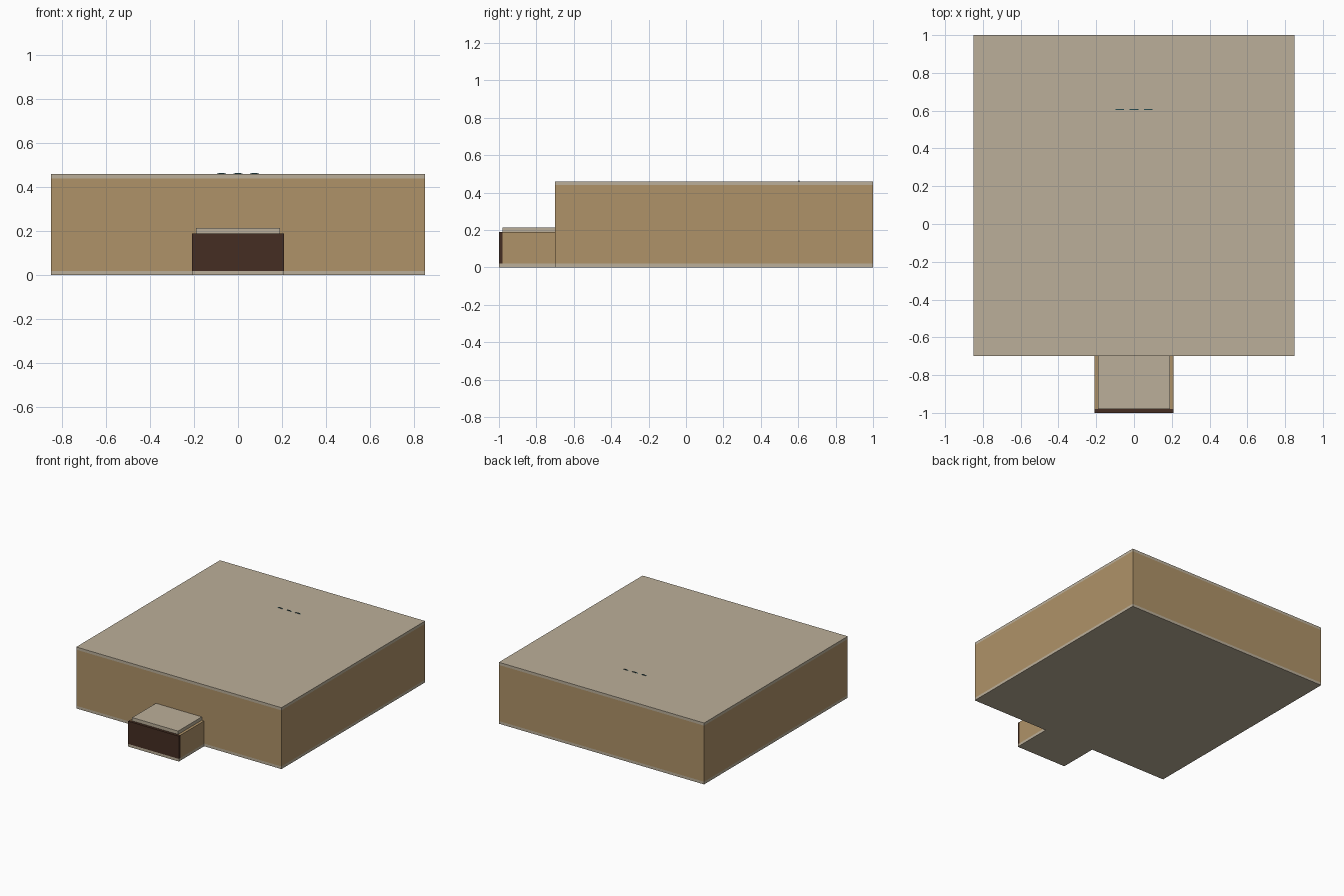
import bpy, math

if "Cube" in bpy.data.objects:
    bpy.data.objects.remove(bpy.data.objects["Cube"])


def material(name, rgb):
    m = bpy.data.materials.new(name)
    m.diffuse_color = (*rgb, 1)
    m.use_nodes = True
    m.node_tree.nodes["Principled BSDF"].inputs["Base Color"].default_value = m.diffuse_color
    return m


STONE = material("pale_stone", (0.50, 0.43, 0.32))
SAND = material("sandstone", (0.43, 0.29, 0.14))
WOOD = material("dark_wood", (0.06, 0.027, 0.016))
TEAL = material("dark_teal", (0.02, 0.07, 0.08))


def box(name, x, y, z, mat):
    """Box from (min, max) ranges on each axis."""
    bpy.ops.mesh.primitive_cube_add(size=1, location=[(a + b) / 2 for a, b in (x, y, z)])
    o = bpy.context.object
    o.name = name
    o.scale = [b - a for a, b in (x, y, z)]
    bpy.ops.object.transform_apply(location=False, rotation=False, scale=True)
    o.data.materials.append(mat)
    return o


T = 0.02                      # wall thickness
W, BACK, FRONT = 0.85, 1.0, -0.7
FLOOR, TOP = 0.02, 0.44       # main wall range
PW, PTOP = 0.21, 0.19         # passage half width and height

# Main chamber: floor, roof and walls
box("chamber_floor", (-W, W), (FRONT, BACK), (0, FLOOR), STONE)
box("chamber_roof", (-W, W), (FRONT, BACK), (TOP, TOP + T), STONE)
box("back_wall", (-W, W), (BACK - T, BACK), (FLOOR, TOP), SAND)
box("front_wall_lintel", (-PW + T, PW - T), (FRONT, FRONT + T), (PTOP + T, TOP), SAND)

# Entrance passage
box("passage_floor", (-PW, PW), (-1, FRONT), (0, FLOOR), STONE)
box("passage_roof", (-PW + T, PW - T), (-1 + T, FRONT + T), (PTOP, PTOP + 0.025), STONE)
box("entrance_door", (-PW, PW), (-1, -1 + T), (FLOOR, PTOP), WOOD)

# Mirrored walls on both sides
for s, side in ((-1, "left"), (1, "right")):
    def span(a, b):
        return tuple(sorted((s * a, s * b)))
    box(side + "_wall", span(W - T, W), (FRONT + T, BACK - T), (FLOOR, TOP), SAND)
    box(side + "_front_wall", span(PW - T, W), (FRONT, FRONT + T), (FLOOR, TOP), SAND)
    box(side + "_passage_wall", span(PW - T, PW), (-1 + T, FRONT), (FLOOR, PTOP), SAND)

# Three thin discs whose upper rims just break through the roof
for i in (-1, 0, 1):
    bpy.ops.mesh.primitive_cylinder_add(vertices=32, radius=0.035, depth=0.005,
                                        location=(i * 0.075, 0.605, 0.447),
                                        rotation=(math.pi / 2, 0, 0))
    o = bpy.context.object
    o.name = "roof_disc_%d" % (i + 2)
    o.scale.y = 0.5
    o.data.materials.append(TEAL)
